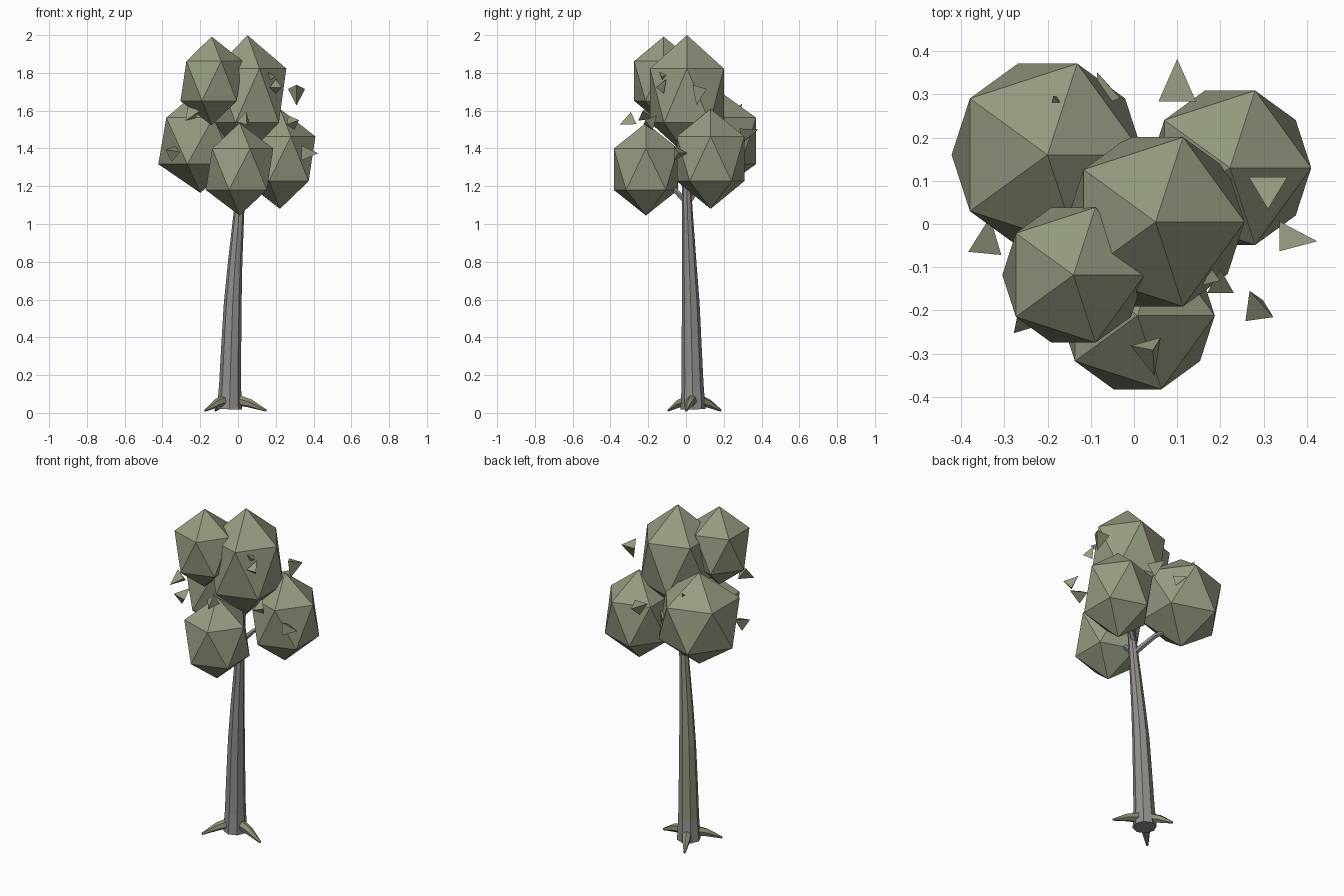
import bpy, bmesh, math
from mathutils import Vector

if "Cube" in bpy.data.objects:
    bpy.data.objects.remove(bpy.data.objects["Cube"], do_unlink=True)


def material(name, rgb):
    mat = bpy.data.materials.new(name)
    mat.use_nodes = True
    mat.diffuse_color = (*rgb, 1)
    mat.node_tree.nodes["Principled BSDF"].inputs["Base Color"].default_value = (*rgb, 1)
    return mat


LEAF = material("leaf olive", (0.30, 0.335, 0.22))
BARK = material("bark grey", (0.29, 0.275, 0.265))
MOSS = material("mossy bark", (0.27, 0.28, 0.18))


def finish(bm, name, *mats):
    mesh = bpy.data.meshes.new(name)
    bm.to_mesh(mesh)
    bm.free()
    for mat in mats:
        mesh.materials.append(mat)
    obj = bpy.data.objects.new(name, mesh)
    bpy.context.collection.objects.link(obj)
    return obj


def limb(points, sides):
    """Tapered tube through (x, y, z, radius) points."""
    bm = bmesh.new()
    centres = [Vector(p[:3]) for p in points]
    rings = []
    for i, c in enumerate(centres):
        along = centres[min(i + 1, len(centres) - 1)] - centres[max(i - 1, 0)]
        turn = Vector((0, 0, 1)).rotation_difference(along)
        ring = []
        for k in range(sides):
            a = math.tau * k / sides
            ring.append(bm.verts.new(c + turn @ Vector((math.cos(a), math.sin(a), 0)) * points[i][3]))
        rings.append(ring)
    for low, high in zip(rings, rings[1:]):
        for k in range(sides):
            n = (k + 1) % sides
            bm.faces.new((low[k], low[n], high[n], high[k]))
    bm.faces.new(rings[0][::-1])
    bm.faces.new(rings[-1])
    bmesh.ops.recalc_face_normals(bm, faces=bm.faces)
    return bm


# Trunk, leaning gently, with moss on its shaded back-left side
trunk = limb([(-0.045, 0.037, 0.02, 0.066), (-0.042, 0.035, 0.15, 0.058),
              (-0.036, 0.03, 0.35, 0.053), (-0.028, 0.025, 0.58, 0.047),
              (-0.015, 0.017, 0.8, 0.038), (0.005, 0.008, 1.06, 0.028),
              (0.02, 0.002, 1.25, 0.022), (0.04, 0, 1.5, 0.015)], 8)
for face in trunk.faces:
    facing = face.normal.dot(Vector((-0.7, 0.7, 0)))
    if facing > 0.6 and face.calc_center_median().z > 0.1:
        face.material_index = 1
finish(trunk, "trunk", BARK, MOSS)

# Roots
for i, (x, y) in enumerate([(0.15, 0.0), (-0.175, -0.095), (-0.12, 0.185)]):
    dx, dy = x + 0.04, y - 0.04
    root = limb([(-0.04 + dx * 0.15, 0.04 + dy * 0.15, 0.07, 0.03),
                 (-0.04 + dx * 0.55, 0.04 + dy * 0.55, 0.05, 0.023),
                 (x, y, 0.012, 0.006)], 6)
    for v in root.verts:
        v.co.z = max(v.co.z, 0)
    finish(root, f"root_{i + 1}", MOSS)

# Branches reaching into the side clusters
branches = {
    "left_branch": [(0.01, 0.01, 1.18, 0.016), (0.07, 0.05, 1.25, 0.013), (0.2, 0.12, 1.3, 0.01)],
    "right_branch": [(0.01, 0.01, 1.11, 0.017), (-0.08, 0.08, 1.22, 0.014), (-0.2, 0.16, 1.3, 0.01)],
    "front_branch": [(0.01, 0.0, 1.12, 0.016), (0.005, -0.08, 1.2, 0.013), (0, -0.2, 1.26, 0.01)],
}
for name, path in branches.items():
    finish(limb(path, 5), name, BARK)

# Leaf clusters: stretched icosahedra (centre, horizontal radius, vertical radius)
clusters = {
    "top_cluster": ((0.05, 0.005, 1.68), 0.23, 0.32),
    "upper_right_cluster": ((-0.14, -0.118, 1.757), 0.184, 0.235),
    "right_cluster": ((-0.2, 0.16, 1.44), 0.248, 0.275),
    "left_cluster": ((0.222, 0.13, 1.345), 0.21, 0.265),
    "front_cluster": ((0.008, -0.212, 1.29), 0.2, 0.245),
}
for name, (centre, wide, tall) in clusters.items():
    bm = bmesh.new()
    bmesh.ops.create_icosphere(bm, subdivisions=1, radius=1)
    bmesh.ops.scale(bm, vec=(wide, wide, tall), verts=bm.verts)
    bmesh.ops.translate(bm, vec=centre, verts=bm.verts)
    finish(bm, name, LEAF)

# Loose leaf shards: place, pointing direction, size
shards = [
    ((-0.34, -0.02, 1.39), (0.2, 1, 0.6), 0.045),
    ((0.38, -0.04, 1.375), (1, 0, 0), 0.046),
    ((0.28, -0.18, 1.55), (-0.3, 0.6, 0.6), 0.04),
    ((0.31, 0.07, 1.675), (0, -0.3, -1), 0.052),
    ((0.2, -0.125, 1.74), (0, 0.6, 0.8), 0.036),
    ((0.17, -0.13, 1.79), (-0.5, -0.5, 0.6), 0.022),
    ((0.04, -0.315, 1.54), (0.2, -1, -0.4), 0.042),
    ((-0.255, -0.225, 1.57), (-0.5, -0.6, -0.5), 0.045),
    ((0.1, 0.335, 1.49), (0, 1, 0.2), 0.05),
    ((-0.07, 0.32, 1.47), (-0.5, 1, 0.3), 0.038),
    ((-0.18, 0.285, 1.62), (-0.3, 0.5, 0.7), 0.022),
]
for i, (place, way, size) in enumerate(shards):
    bm = bmesh.new()
    bmesh.ops.create_cone(bm, cap_ends=True, segments=3, radius1=size, radius2=0, depth=size * 1.9)
    bmesh.ops.remove_doubles(bm, verts=bm.verts, dist=0.0001)
    turn = Vector((0, 0, 1)).rotation_difference(Vector(way))
    bmesh.ops.rotate(bm, matrix=turn.to_matrix(), verts=bm.verts)
    bmesh.ops.translate(bm, vec=place, verts=bm.verts)
    finish(bm, f"leaf_shard_{i + 1}", LEAF)
